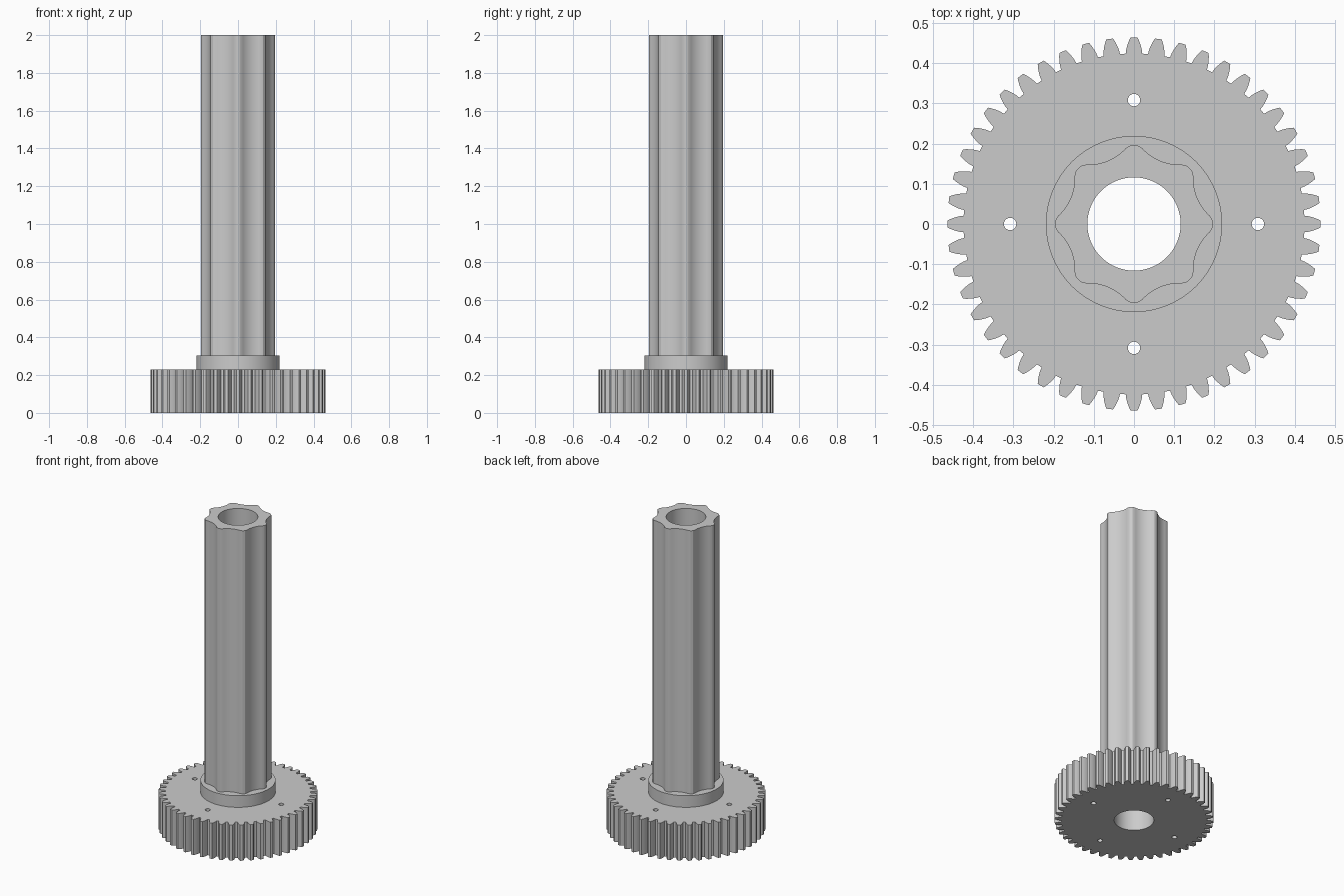
import bpy
import bmesh
from math import sin, cos, pi, radians

if "Cube" in bpy.data.objects:
    bpy.data.objects.remove(bpy.data.objects["Cube"], do_unlink=True)

steel = bpy.data.materials.new("grey_steel")
steel.use_nodes = True
GREY = (0.6, 0.6, 0.6, 1)
steel.diffuse_color = GREY
steel.node_tree.nodes["Principled BSDF"].inputs["Base Color"].default_value = GREY

BORE = 0.116


def polar(r, a):
    return (r * cos(a), r * sin(a))


def circle(r, n, cx=0, cy=0):
    return [(cx + r * cos(2 * pi * i / n), cy + r * sin(2 * pi * i / n)) for i in range(n)]


def repeat(profile, count):
    """Repeat (radius, angle) points around the axis."""
    return [polar(r, a + 2 * pi * k / count) for k in range(count) for r, a in profile]


def prism(name, loops, z0, z1):
    """Extrude an outline with holes from z0 to z1."""
    bm = bmesh.new()
    for loop in loops:
        verts = [bm.verts.new((x, y, z0)) for x, y in loop]
        for i, v in enumerate(verts):
            bm.edges.new((verts[i - 1], v))
    bmesh.ops.triangle_fill(bm, use_beauty=True, use_dissolve=False, edges=bm.edges[:])
    result = bmesh.ops.extrude_face_region(bm, geom=bm.faces[:], use_keep_orig=True)
    top = [g for g in result["geom"] if isinstance(g, bmesh.types.BMVert)]
    bmesh.ops.translate(bm, verts=top, vec=(0, 0, z1 - z0))
    bmesh.ops.recalc_face_normals(bm, faces=bm.faces[:])
    mesh = bpy.data.meshes.new(name)
    bm.to_mesh(mesh)
    bm.free()
    mesh.materials.append(steel)
    obj = bpy.data.objects.new(name, mesh)
    bpy.context.collection.objects.link(obj)
    return obj


# Gear wheel: curved tooth flanks, four bolt holes and the bore
flank = [(0.424, 0.0205), (0.434, 0.0195), (0.445, 0.0165), (0.456, 0.0125), (0.464, 0.0085)]
tooth = [(r, -w / r) for r, w in flank] + [(r, w / r) for r, w in reversed(flank)]
bolts = [circle(0.0155, 24, *polar(0.308, k * pi / 2)) for k in range(4)]
gear = prism("gear_wheel", [repeat(tooth, 48), circle(BORE, 64)] + bolts, 0, 0.23)

# Round collar
collar = prism("collar", [circle(0.219, 96), circle(BORE, 64)], 0.23, 0.305)

# Shaft: eight blunt lobes with concave flutes between them
flute_mid = pi / 8
start, floor = radians(6), 0.17
end_x, end_y = polar(0.19, flute_mid - start)
sag = end_x - floor
radius = (end_y ** 2 + sag ** 2) / (2 * sag)
lobe = [(0.196, -radians(2.3)), (0.196, radians(2.3))]
STEPS = 12
for i in range(STEPS + 1):
    y = -end_y + 2 * end_y * i / STEPS
    x = floor + radius - (radius ** 2 - y ** 2) ** 0.5
    lobe.append(((x * x + y * y) ** 0.5, flute_mid + y / x - (y / x) ** 3 / 3))
shaft = prism("fluted_shaft", [repeat(lobe, 8), circle(BORE, 64)], 0.305, 2)

# Smooth the round walls, keep corners sharp
for obj in (gear, collar, shaft):
    bpy.ops.object.select_all(action="DESELECT")
    obj.select_set(True)
    bpy.context.view_layer.objects.active = obj
    bpy.ops.object.shade_smooth_by_angle(angle=radians(20))
